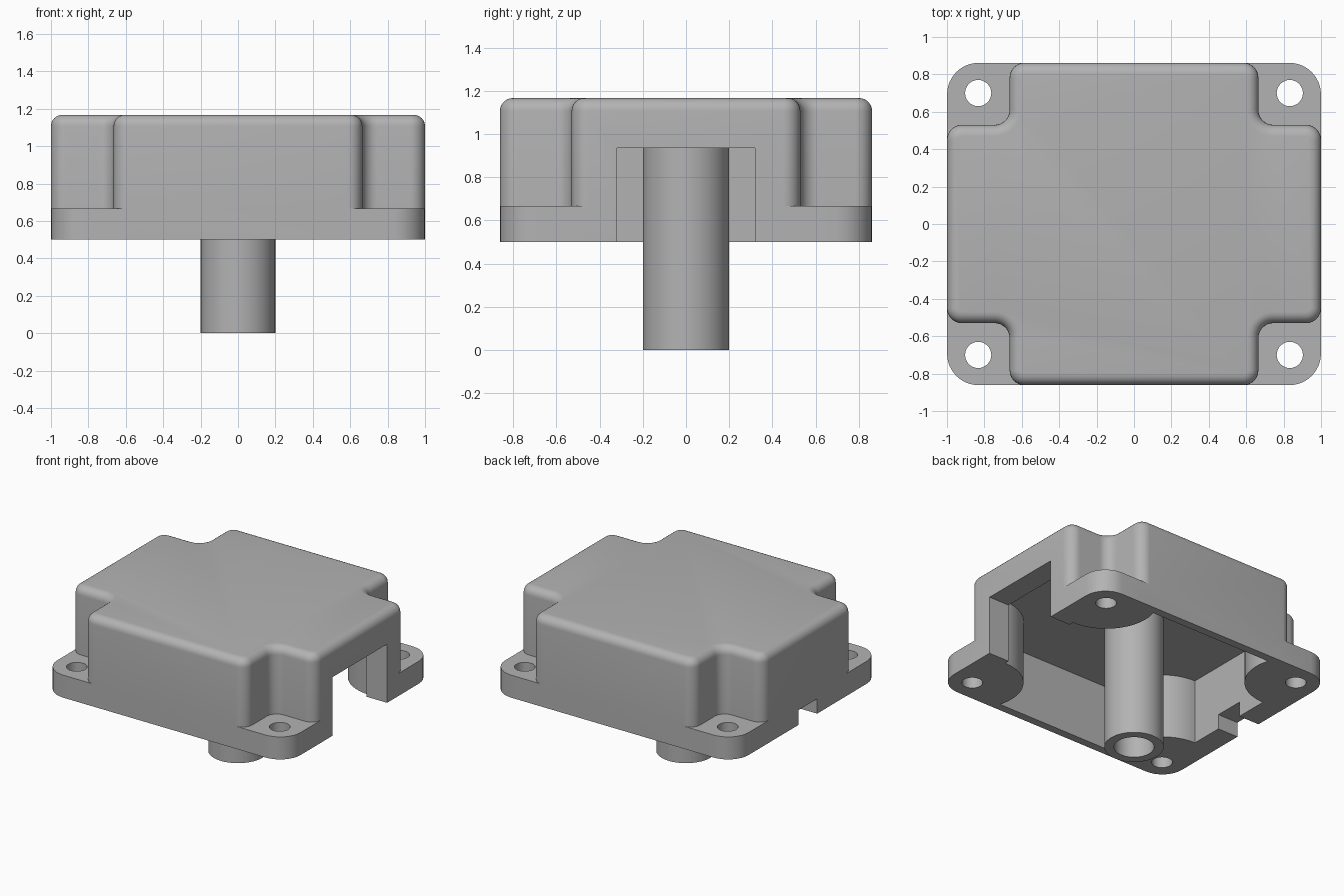
import bpy, bmesh, math
from mathutils import Vector

cube = bpy.data.objects.get("Cube")
if cube:
    bpy.data.objects.remove(cube, do_unlink=True)

# Main dimensions
HX, HY = 1.0, 0.862          # half length and half width
ARM_X, ARM_Y = 0.665, 0.53   # edges of the corner recesses
BASE, PAD, TOP = 0.5, 0.667, 1.167
CEILING = 0.98
END_WALL, SIDE_WALL = 0.167, 0.06
SCREW = Vector((0.833, 0.70))
BOSS_R = 0.345

grey = bpy.data.materials.new("plain grey")
grey.use_nodes = True
colour = (0.45, 0.45, 0.45, 1)
grey.diffuse_color = colour
shader = grey.node_tree.nodes["Principled BSDF"]
shader.inputs["Base Color"].default_value = colour
shader.inputs["Roughness"].default_value = 0.6


def fillet(points, radius, steps=8):
    """Round every right-angled corner of a closed outline."""
    outline = []
    for i, p in enumerate(points):
        a = (Vector(points[i - 1]) - Vector(p)).normalized()
        b = (Vector(points[(i + 1) % len(points)]) - Vector(p)).normalized()
        centre = Vector(p) + (a + b) * radius
        for s in range(steps + 1):
            t = s / steps * math.pi / 2
            outline.append(centre - (b * math.cos(t) + a * math.sin(t)) * radius)
    return outline


def circle(centre, radius, steps=48):
    turn = 2 * math.pi / steps
    return [Vector(centre) + radius * Vector((math.cos(i * turn), math.sin(i * turn)))
            for i in range(steps)]


def rectangle(x0, x1, y0, y1):
    return [(x0, y0), (x1, y0), (x1, y1), (x0, y1)]


def prism(name, outline, z0, z1, top_round=0):
    """Extrude an outline upwards, with an optional rounded top rim."""
    bm = bmesh.new()
    base = bm.faces.new([bm.verts.new((p[0], p[1], z0)) for p in outline])
    lifted = bmesh.ops.extrude_face_region(bm, geom=[base], use_keep_orig=True)["geom"]
    verts = [g for g in lifted if isinstance(g, bmesh.types.BMVert)]
    bmesh.ops.translate(bm, verts=verts, vec=(0, 0, z1 - z0))
    bmesh.ops.recalc_face_normals(bm, faces=bm.faces)
    if top_round:
        rim = [e for e in bm.edges if all(v.co.z > z1 - 1e-4 for v in e.verts)]
        bmesh.ops.bevel(bm, geom=rim, offset=top_round, segments=6,
                        profile=0.5, affect='EDGES', clamp_overlap=False)
    mesh = bpy.data.meshes.new(name)
    bm.to_mesh(mesh)
    bm.free()
    mesh.materials.append(grey)
    obj = bpy.data.objects.new(name, mesh)
    bpy.context.collection.objects.link(obj)
    return obj


def combine(target, tool, operation):
    """Apply a boolean and discard the tool."""
    mod = target.modifiers.new(operation.lower(), 'BOOLEAN')
    mod.operation, mod.object, mod.solver = operation, tool, 'EXACT'
    bpy.context.view_layer.update()
    graph = bpy.context.evaluated_depsgraph_get()
    result = bpy.data.meshes.new_from_object(target.evaluated_get(graph))
    target.modifiers.clear()
    target.data = result
    bpy.data.objects.remove(tool, do_unlink=True)


def cross_outline():
    quarter = [(HX, ARM_Y), (ARM_X, ARM_Y), (ARM_X, HY)]
    points = []
    for sx, sy in ((1, 1), (-1, 1), (-1, -1), (1, -1)):
        part = [(x * sx, y * sy) for x, y in quarter]
        points += part if sx * sy > 0 else part[::-1]
    return fillet(points, 0.08)


def cavity_outline():
    """Inner rectangle with a round screw boss biting into each corner."""
    cx, cy = HX - END_WALL, HY - SIDE_WALL
    start = math.acos((cx - SCREW.x) / BOSS_R)
    end = math.pi + math.asin((SCREW.y - cy) / -BOSS_R) * -1
    # Sweep from the end wall round the inner side of the boss to the side wall
    first, last = -start, -end
    last = -(math.pi + math.asin((cy - SCREW.y) / BOSS_R))
    arc = [SCREW + BOSS_R * Vector((math.cos(t), math.sin(t)))
           for t in (first + (last - first) * i / 20 for i in range(21))]
    points = []
    for sx, sy in ((1, 1), (-1, 1), (-1, -1), (1, -1)):
        part = [(p.x * sx, p.y * sy) for p in arc]
        points += part if sx * sy > 0 else part[::-1]
    return points


# Housing: cross-shaped cover on a rounded mounting flange
housing = prism("housing", cross_outline(), BASE, TOP, 0.06)
flange = prism("flange", fillet(rectangle(-HX, HX, -HY, HY), 0.17), BASE, PAD)
combine(housing, flange, 'UNION')

# Hollow interior, open underneath
combine(housing, prism("cavity", cavity_outline(), BASE - 0.1, CEILING), 'DIFFERENCE')

# Wide opening in one end and a small cable slot in the other
opening = prism("opening", rectangle(0.7, 1.1, -0.32, 0.32), BASE - 0.1, 0.935)
combine(housing, opening, 'DIFFERENCE')
slot = prism("slot", rectangle(-1.1, -0.75, -0.11, 0.11), BASE - 0.1, 0.61)
combine(housing, slot, 'DIFFERENCE')

# Screw holes through the flange corners
for sx in (-1, 1):
    for sy in (-1, 1):
        hole = prism("screw_hole", circle((SCREW.x * sx, SCREW.y * sy), 0.07, 32),
                     BASE - 0.1, PAD + 0.1)
        combine(housing, hole, 'DIFFERENCE')

# Hollow central post hanging from the ceiling
post = prism("central_post", circle((0, 0), 0.2), 0, CEILING + 0.02)
combine(post, prism("bore", circle((0, 0), 0.135), -0.1, 0.9), 'DIFFERENCE')

# Smooth curves, sharp edges
for obj in (housing, post):
    bpy.ops.object.select_all(action='DESELECT')
    obj.select_set(True)
    bpy.context.view_layer.objects.active = obj
    bpy.ops.object.shade_smooth_by_angle(angle=math.radians(30))
